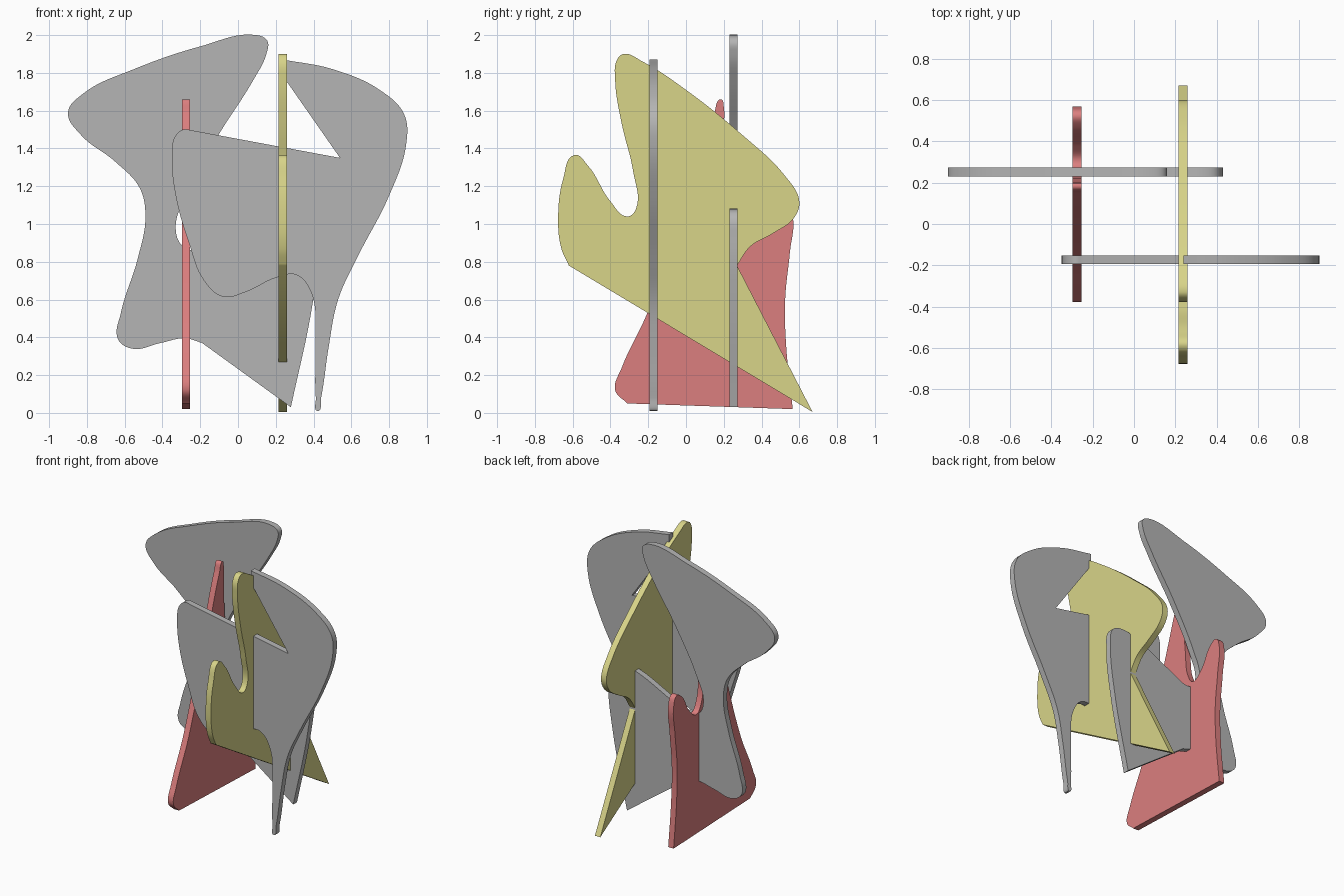
import bpy
import bmesh
import math
from mathutils import Vector
from mathutils.geometry import interpolate_bezier

if "Cube" in bpy.data.objects:
    bpy.data.objects.remove(bpy.data.objects["Cube"], do_unlink=True)

THICKNESS = 0.043
CORNER = True


def make_material(name, colour):
    material = bpy.data.materials.new(name)
    material.use_nodes = True
    material.diffuse_color = (*colour, 1)
    shader = material.node_tree.nodes["Principled BSDF"]
    shader.inputs["Base Color"].default_value = (*colour, 1)
    shader.inputs["Roughness"].default_value = 0.6
    return material


def smooth_outline(points, steps=9):
    """Closed outline: curved through plain points, sharp at CORNER points."""
    places = [Vector((p[0], p[1], 0)) for p in points]
    sharp = [len(p) > 2 for p in points]
    count = len(places)

    def handle(index, other, side):
        here = places[index]
        chord = places[other] - here
        if sharp[index]:
            return here + chord / 3
        before = (here - places[index - 1]).normalized()
        after = (places[(index + 1) % count] - here).normalized()
        return here + side * (before + after).normalized() * chord.length * 0.36

    outline = []
    for i in range(count):
        j = (i + 1) % count
        if sharp[i] and sharp[j]:
            outline.append(places[i])
        else:
            curve = interpolate_bezier(places[i], handle(i, j, 1),
                                       handle(j, i, -1), places[j], steps)
            outline.extend(curve[:-1])
    return outline


def make_plate(name, points, material, offset, facing):
    """Upright plate cut from an outline; facing is the axis of its thickness."""
    bm = bmesh.new()
    verts = []
    for p in smooth_outline(points):
        if facing == "y":
            place = (p.x, offset - THICKNESS / 2, p.y)
        else:
            place = (offset - THICKNESS / 2, p.x, p.y)
        verts.append(bm.verts.new(place))
    face = bm.faces.new(verts)
    side = bmesh.ops.extrude_face_region(bm, geom=[face])
    moved = [g for g in side["geom"] if isinstance(g, bmesh.types.BMVert)]
    shift = Vector((0, THICKNESS, 0) if facing == "y" else (THICKNESS, 0, 0))
    bmesh.ops.translate(bm, verts=moved, vec=shift)
    bmesh.ops.recalc_face_normals(bm, faces=bm.faces)
    mesh = bpy.data.meshes.new(name)
    bm.to_mesh(mesh)
    bm.free()
    mesh.materials.append(material)
    plate = bpy.data.objects.new(name, mesh)
    bpy.context.collection.objects.link(plate)
    bpy.ops.object.select_all(action="DESELECT")
    plate.select_set(True)
    bpy.context.view_layer.objects.active = plate
    bpy.ops.object.shade_smooth_by_angle(angle=math.radians(35))
    return plate


grey = make_material("grey", (0.46, 0.46, 0.46))
yellow = make_material("pale yellow", (0.69, 0.66, 0.25))
red = make_material("soft red", (0.71, 0.21, 0.21))

# Front cross plate: hooked top, tapering leg on the left
front_outline = [
    (.24, 1.87, CORNER), (.5, 1.82), (.75, 1.71), (.88, 1.58), (.89, 1.42),
    (.8, 1.15), (.63, .82), (.53, .6), (.48, .35), (.44, .08), (.422, .01),
    (.412, .08), (.41, .4), (.39, .63), (.31, .73), (.2, .715), (.04, .64),
    (-.08, .615), (-.18, .7), (-.26, .9), (-.33, 1.15), (-.35, 1.35),
    (-.335, 1.46), (-.29, 1.5), (-.24, 1.495, CORNER), (.54, 1.35, CORNER),
    (.24, 1.78, CORNER),
]
make_plate("front_cross_plate", front_outline, grey, -.173, "y")

# Rear cross plate: broad head, long body and a short upright arm
rear_outline = [
    (.1, 2), (-.2, 1.94), (-.55, 1.82), (-.82, 1.69), (-.9, 1.59),
    (-.83, 1.47), (-.65, 1.33), (-.52, 1.19), (-.49, 1.04), (-.53, .82),
    (-.62, .53), (-.635, .39), (-.56, .34), (-.41, .37), (-.28, .395),
    (-.19, .37, CORNER), (.28, .03, CORNER), (.395, .58), (.43, .92),
    (.41, 1.05), (.34, 1.08), (.2, 1.05), (-.08, .92), (-.23, .86),
    (-.3, .89), (-.33, .99), (-.28, 1.14), (-.11, 1.46), (.08, 1.76),
    (.15, 1.9), (.155, 1.97),
]
make_plate("rear_cross_plate", rear_outline, grey, .252, "y")

# Left side plate: two horns, rounded back shoulder, pointed rear foot
left_outline = [
    (-.33, 1.9), (-.23, 1.86), (0, 1.71), (.3, 1.47), (.52, 1.26),
    (.6, 1.12), (.57, 1.03), (.46, .95), (.34, .88), (.27, .78, CORNER),
    (.67, .005, CORNER), (-.62, .78, CORNER), (-.66, .87), (-.677, 1.02),
    (-.65, 1.24), (-.59, 1.365), (-.52, 1.31), (-.4, 1.12), (-.31, 1.04),
    (-.265, 1.08), (-.28, 1.28), (-.34, 1.53), (-.375, 1.76), (-.365, 1.87),
]
make_plate("left_side_plate", left_outline, yellow, .237, "x")

# Right side plate: tall spike, notch and a lower back horn
right_outline = [
    (.185, 1.66), (.15, 1.59), (.02, 1.2), (-.2, .54), (-.34, .24),
    (-.375, .12), (-.31, .05, CORNER), (.565, .02, CORNER), (.53, .36),
    (.525, .6), (.55, .85), (.565, 1.04), (.53, 1.11), (.47, 1.08),
    (.38, .94), (.3, .89), (.25, .95), (.22, 1.15), (.2, 1.5), (.2, 1.62),
]
make_plate("right_side_plate", right_outline, red, -.275, "x")
